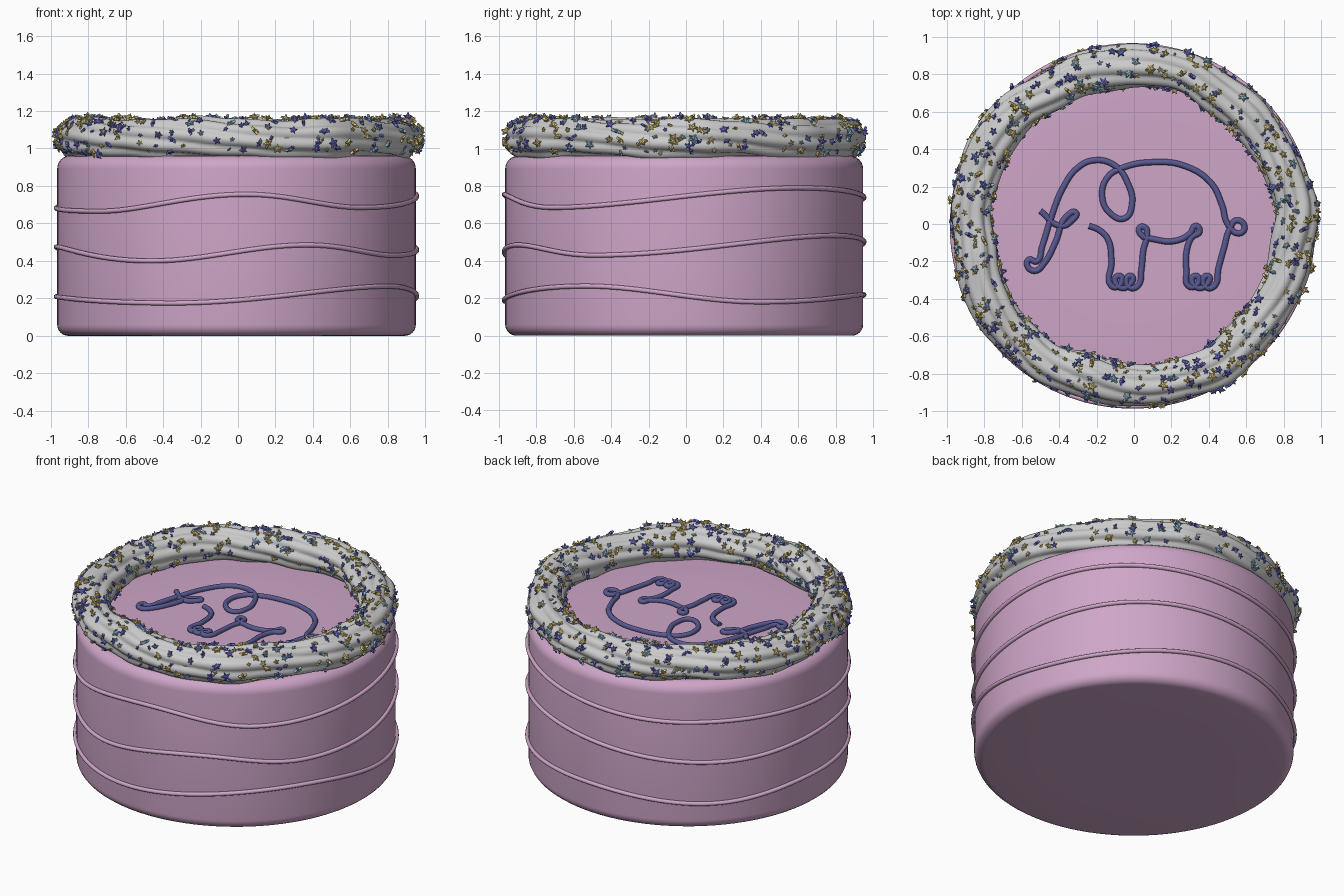
import bpy, bmesh, math, random
from mathutils import Vector, Matrix

if "Cube" in bpy.data.objects:
    bpy.data.objects.remove(bpy.data.objects["Cube"])

random.seed(4)
CX, CY, R, TOP = -0.008, -0.01, 0.957, 0.962
TAU = math.tau


def material(name, rgb):
    m = bpy.data.materials.new(name)
    m.diffuse_color = (*rgb, 1)
    m.use_nodes = True
    m.node_tree.nodes["Principled BSDF"].inputs["Base Color"].default_value = m.diffuse_color
    return m


def mesh_object(name, bm, mat=None, angle=None):
    bmesh.ops.recalc_face_normals(bm, faces=bm.faces)
    me = bpy.data.meshes.new(name)
    bm.to_mesh(me)
    bm.free()
    ob = bpy.data.objects.new(name, me)
    bpy.context.collection.objects.link(ob)
    if mat:
        me.materials.append(mat)
    if angle:
        bpy.ops.object.select_all(action='DESELECT')
        ob.select_set(True)
        bpy.context.view_layer.objects.active = ob
        bpy.ops.object.shade_smooth_by_angle(angle=math.radians(angle))
    return ob


def tube(name, pts, radius, mat, cyclic=False, smooth=False):
    cu = bpy.data.curves.new(name, 'CURVE')
    cu.dimensions = '3D'
    cu.bevel_depth, cu.bevel_resolution, cu.resolution_u = radius, 3, 8
    cu.use_fill_caps = True
    sp = cu.splines.new('BEZIER')
    sp.bezier_points.add(len(pts) - 1)
    for b, p in zip(sp.bezier_points, pts):
        b.co = p
        b.handle_left_type = b.handle_right_type = 'AUTO'
    sp.use_cyclic_u = cyclic
    sp.resolution_u = 8 if smooth else 2
    cu.materials.append(mat)
    ob = bpy.data.objects.new(name, cu)
    bpy.context.collection.objects.link(ob)
    bpy.ops.object.select_all(action='DESELECT')
    ob.select_set(True)
    bpy.context.view_layer.objects.active = ob
    bpy.ops.object.convert(target='MESH')


pink = material("pink_icing", (0.62, 0.38, 0.58))
navy = material("blue_icing", (0.10, 0.10, 0.29))

# cake body: lathed profile with rounded edges
prof = [(0, 0), (0.5, 0)]
for i in range(7):
    a = -math.pi / 2 + i * math.pi / 12
    prof.append((R - 0.06 + 0.06 * math.cos(a), 0.06 + 0.06 * math.sin(a)))
for i in range(7):
    a = i * math.pi / 12
    prof.append((R - 0.07 + 0.07 * math.cos(a), TOP - 0.07 + 0.07 * math.sin(a)))
prof += [(0.5, TOP), (0, TOP)]
bm = bmesh.new()
vs = [bm.verts.new((CX + r, CY, z)) for r, z in prof]
es = [bm.edges.new(p) for p in zip(vs, vs[1:])]
bmesh.ops.spin(bm, geom=vs + es, cent=(CX, CY, 0), axis=(0, 0, 1),
               angle=TAU, steps=96, use_duplicate=False)
bmesh.ops.remove_doubles(bm, verts=bm.verts, dist=1e-4)
mesh_object("cake_body", bm, pink, 50)

# wavy piped lines around the side: (angle from front, height) extrema
waves = [
    [(-49, .665), (3, .755), (43, .685), (129, .79), (215, .71)],
    [(-28, .40), (23, .485), (60, .43), (146, .535), (230, .44), (275, .475)],
    [(-21, .175), (57, .265), (115, .18), (175, .22), (225, .17), (265, .21)],
]
for n, keys in enumerate(waves):
    keys = keys + [(keys[0][0] + 360, keys[0][1])]
    pts = []
    for i in range(120):
        d = keys[0][0] + i * 3
        for (a, za), (b, zb) in zip(keys, keys[1:]):
            if a <= d <= b:
                t = (1 - math.cos(math.pi * (d - a) / (b - a))) / 2
                z = za + (zb - za) * t
                break
        f = math.radians(d)
        pts.append((CX + (R + .005) * math.sin(f), CY - (R + .005) * math.cos(f), z))
    tube(f"side_line_{n + 1}", pts, 0.013, pink, cyclic=True)

# elephant drawn in one icing line, hundredths of a unit
head_and_back = [
    (-50, 7), (-39, -1), (-33, 2), (-31, 6), (-36, 4), (-42, -10), (-48, -21),
    (-53, -25), (-57, -22), (-56, -19), (-52, -20), (-49, -12), (-44, 4),
    (-38, 19), (-30, 30), (-21, 34), (-10, 31), (-3, 21), (-1, 11), (-5, 3),
    (-13, 6), (-17, 15), (-14, 25), (-6, 30), (11, 33), (27, 31), (41, 22),
    (47, 10), (50, 0), (56, -5), (59, -2), (55, 2), (51, -3), (48, -13), (45, -24)]
hind_toes = [(43, -33), (39, -34), (37, -29), (40, -28), (38, -33), (34, -34),
             (31, -29), (34, -28), (33, -33), (29, -33)]
belly = [(28, -25), (28, -15), (31, -7), (35, -4), (33, -1), (30, -5), (22, -9),
         (10, -8), (4, -6), (3, -2), (6, -2), (7, -5), (5, -14), (4, -24)]
fore_toes = [(x - 41, y) for x, y in hind_toes]
chest = [(-12, -20), (-14, -8), (-19, -3), (-24, -1)]
path = head_and_back + hind_toes + belly + fore_toes + chest
tube("elephant_line", [(x / 100, y / 100, TOP + 0.008) for x, y in path],
     0.016, navy, smooth=True)


# frosting ring: twisted, fluted, slightly wobbly torus
def ring(u, v):
    wob = 0.010 * math.sin(5 * u + 1) + 0.006 * math.sin(11 * u) + 0.006 * math.sin(2 * u + 2)
    size = 1 + 0.05 * math.sin(7 * u + 2) + 0.035 * math.sin(17 * u + v)
    lobe = abs(math.sin((8 * v + 6 * u) / 2 + 0.5 * math.sin(3 * u)))
    m = 0.112 * size * (0.88 + 0.16 * lobe)
    r = 0.857 + wob + m * math.cos(v)
    z = 1.052 + 0.006 * math.sin(6 * u) + 0.95 * m * math.sin(v)
    return Vector((CX + r * math.cos(u), CY + r * math.sin(u), z))


NU, NV = 200, 64
bm = bmesh.new()
g = [[bm.verts.new(ring(TAU * i / NU, TAU * j / NV)) for j in range(NV)] for i in range(NU)]
for i in range(NU):
    for j in range(NV):
        k, l = (i + 1) % NU, (j + 1) % NV
        bm.faces.new((g[i][j], g[k][j], g[k][l], g[i][l]))
mesh_object("frosting_ring", bm, None, 60)


# star sprinkles scattered over the ring
def add_star(bm, mat, size):
    rim, caps = [], []
    for i in range(10):
        r = size * (1 if i % 2 == 0 else 0.45)
        a = TAU * i / 10
        rim.append([bm.verts.new(mat @ Vector((r * math.cos(a), r * math.sin(a), s * size * 0.22)))
                    for s in (-1, 1)])
    caps = [bm.verts.new(mat @ Vector((0, 0, s * size * 0.38))) for s in (-1, 1)]
    for p, q in zip(rim, rim[1:] + rim[:1]):
        bm.faces.new((p[0], q[0], q[1], p[1]))
        bm.faces.new((p[1], q[1], caps[1]))
        bm.faces.new((q[0], p[0], caps[0]))


for name, rgb, count in (("yellow", (0.68, 0.55, 0.20), 330),
                         ("blue", (0.16, 0.17, 0.62), 330),
                         ("pale_blue", (0.30, 0.50, 0.62), 140)):
    bm = bmesh.new()
    for _ in range(count):
        u, v = random.uniform(0, TAU), random.uniform(-0.75, math.pi + 0.5)
        normal = Vector((math.cos(v) * math.cos(u), math.cos(v) * math.sin(u), math.sin(v)))
        tilt = normal + Vector([random.uniform(-.9, .9) for _ in range(3)])
        rot = tilt.to_track_quat('Z', 'Y').to_matrix().to_4x4()
        spin = Matrix.Rotation(random.uniform(0, TAU), 4, 'Z')
        pos = ring(u, v) + normal * 0.004
        add_star(bm, Matrix.Translation(pos) @ rot @ spin, random.choice((.014, .018, .022, .028)))
    mesh_object(f"{name}_star_sprinkles", bm, material(f"{name}_sugar", rgb))
